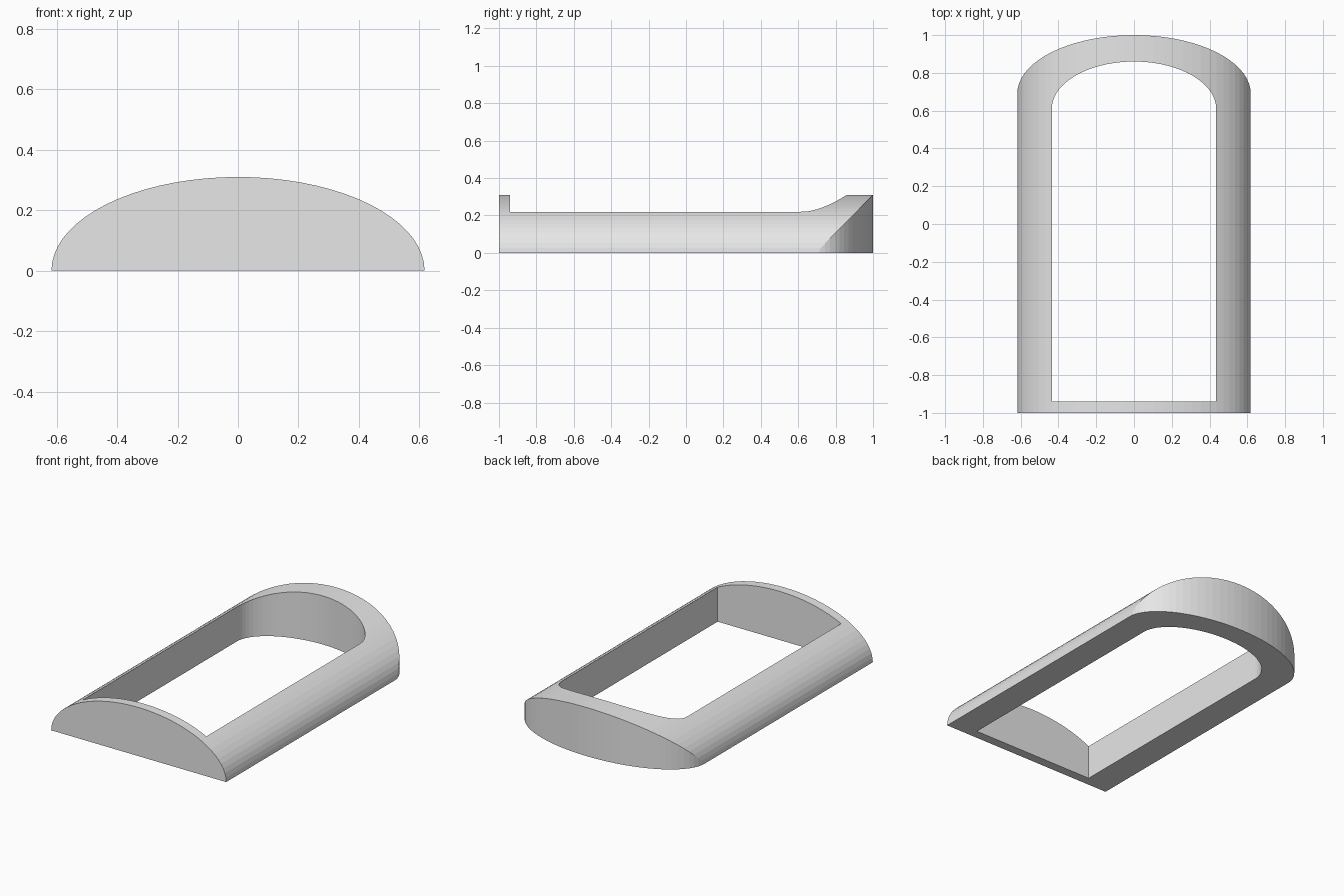
import bpy
import bmesh
from math import cos, sin, pi
from mathutils import Vector

cube = bpy.data.objects.get("Cube")
if cube:
    bpy.data.objects.remove(cube, do_unlink=True)

HALF_WIDTH, HEIGHT = 0.617, 0.31
SEGMENTS = 36

grey = bpy.data.materials.new("plain grey")
grey.use_nodes = True
colour = (0.8, 0.8, 0.8, 1)
grey.diffuse_color = colour
grey.node_tree.nodes["Principled BSDF"].inputs["Base Color"].default_value = colour


def half_ellipse(a, b, centre=0):
    """Points of an upper half ellipse, from +a round to -a."""
    steps = [pi * i / SEGMENTS for i in range(SEGMENTS + 1)]
    return [(a * cos(t), centre + b * sin(t)) for t in steps]


def prism(name, points, offset):
    """Closed prism from 3D outline points, extruded by offset."""
    bm = bmesh.new()
    face = bm.faces.new([bm.verts.new(p) for p in points])
    result = bmesh.ops.extrude_face_region(bm, geom=[face], use_keep_orig=True)
    moved = [v for v in result["geom"] if isinstance(v, bmesh.types.BMVert)]
    bmesh.ops.translate(bm, verts=moved, vec=Vector(offset))
    bmesh.ops.recalc_face_normals(bm, faces=bm.faces)
    mesh = bpy.data.meshes.new(name)
    bm.to_mesh(mesh)
    bm.free()
    mesh.materials.append(grey)
    obj = bpy.data.objects.new(name, mesh)
    bpy.context.collection.objects.link(obj)
    return obj


def arched_plan(name, a, b, centre, front):
    """Upright cutter with a straight front and an elliptical back."""
    outline = half_ellipse(a, b, centre) + [(-a, front), (a, front)]
    return prism(name, [(x, y, -0.2) for x, y in outline], (0, 0, 0.8))


def apply_boolean(target, cutter, operation):
    mod = target.modifiers.new(operation.lower(), "BOOLEAN")
    mod.object, mod.operation, mod.solver = cutter, operation, "EXACT"
    bpy.context.view_layer.objects.active = target
    bpy.ops.object.modifier_apply(modifier=mod.name)
    bpy.data.objects.remove(cutter, do_unlink=True)


# Domed bar running front to back
section = half_ellipse(HALF_WIDTH, HEIGHT)
frame = prism("domed_frame", [(x, -1, z) for x, z in section], (0, 2.2, 0))

# Rounded back end
apply_boolean(frame, arched_plan("outer_cutter", HALF_WIDTH + 0.001, HEIGHT, 0.69, -1.2),
              "INTERSECT")

# Arched opening through the middle
apply_boolean(frame, arched_plan("opening_cutter", 0.435, 0.25, 0.61, -0.94), "DIFFERENCE")
